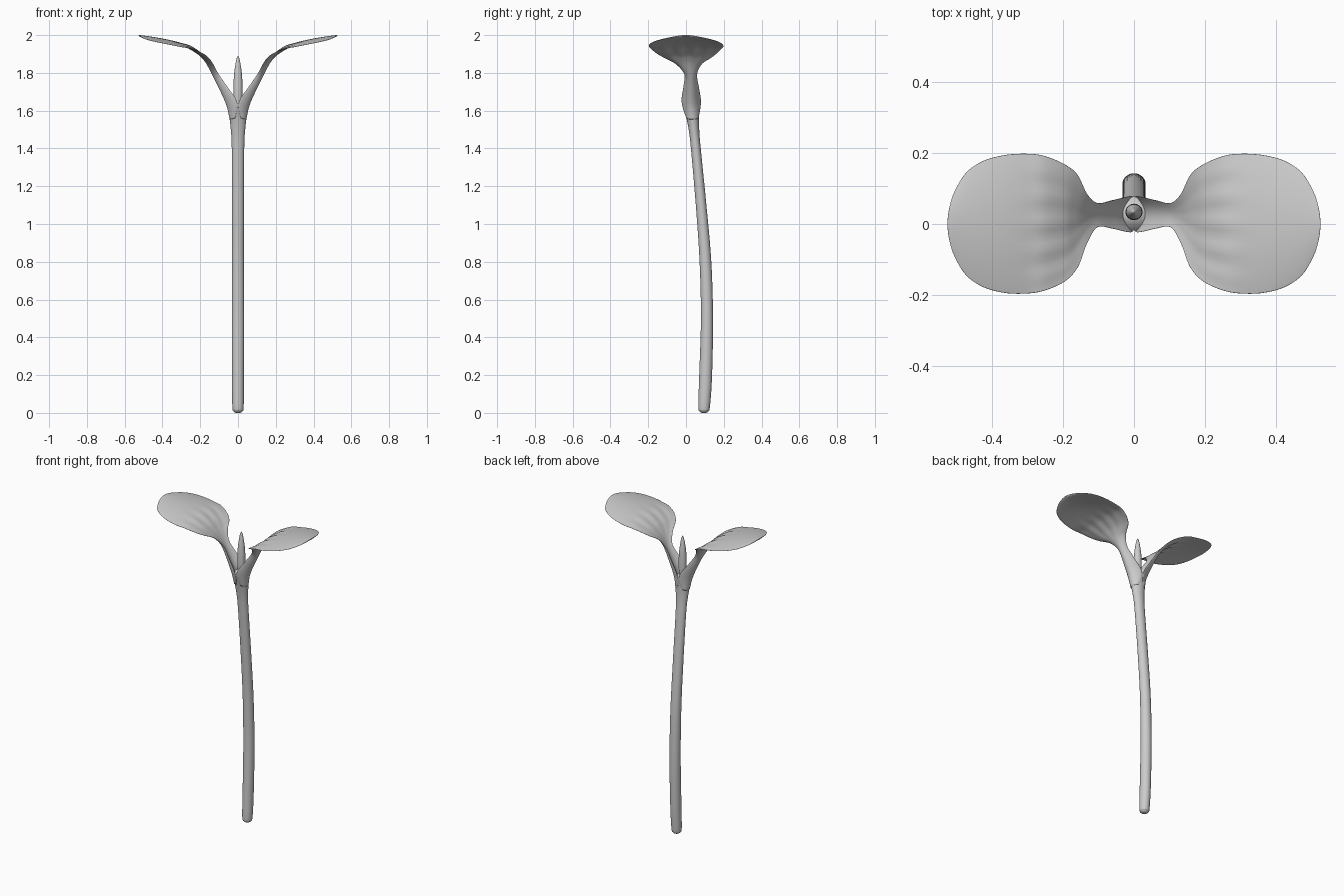
import bpy, bmesh, math

if "Cube" in bpy.data.objects:
    bpy.data.objects.remove(bpy.data.objects["Cube"])


def smooth_rows(rows, n):
    """Catmull-Rom resampling of a table of station values."""
    out = []
    for i in range(len(rows) - 1):
        a, b, c, d = (rows[max(i - 1, 0)], rows[i], rows[i + 1],
                      rows[min(i + 2, len(rows) - 1)])
        for k in range(n):
            t = k / n
            out.append([0.5 * (2 * q + (r - p) * t + (2 * p - 5 * q + 4 * r - s) * t * t
                               + (3 * q - p - 3 * r + s) * t ** 3)
                        for p, q, r, s in zip(a, b, c, d)])
    return out + [list(rows[-1])]


def loft(name, rings):
    """Skin closed rings into a capped, smooth-shaded object."""
    bm = bmesh.new()
    vs = [[bm.verts.new(p) for p in ring] for ring in rings]
    n = len(rings[0])
    for r0, r1 in zip(vs, vs[1:]):
        for i in range(n):
            j = (i + 1) % n
            bm.faces.new((r0[i], r0[j], r1[j], r1[i]))
    bm.faces.new(vs[0][::-1])
    bm.faces.new(vs[-1])
    bmesh.ops.recalc_face_normals(bm, faces=bm.faces)
    me = bpy.data.meshes.new(name)
    bm.to_mesh(me)
    bm.free()
    for p in me.polygons:
        p.use_smooth = True
    ob = bpy.data.objects.new(name, me)
    bpy.context.collection.objects.link(ob)
    return ob


def ellipse_loft(name, rows, n=6, sides=32):
    """Rows are z, y centre, x radius, y radius."""
    angs = [2 * math.pi * i / sides for i in range(sides)]
    return loft(name, [[(rx * math.cos(a), y + ry * math.sin(a), z) for a in angs]
                       for z, y, rx, ry in smooth_rows(rows, n)])


# Stem: gently leaning, rounded foot, flaring into the fork
ellipse_loft("stem", [
    (0, .095, .012, .012), (.008, .095, .023, .023), (.035, .096, .030, .031),
    (.2, .104, .032, .034), (.5, .111, .033, .032), (.8, .103, .032, .031),
    (1.1, .080, .032, .028), (1.4, .052, .033, .026), (1.5, .042, .038, .028),
    (1.58, .034, .048, .036), (1.62, .030, .055, .045), (1.64, .029, .052, .048)])

# Bud standing in the fork
ellipse_loft("bud", [
    (1.60, .033, .015, .015), (1.66, .034, .022, .022), (1.72, .034, .024, .023),
    (1.79, .034, .021, .020), (1.85, .034, .013, .012), (1.88, .034, .006, .006),
    (1.89, .034, .001, .001)])

# Seed leaf with grooved stalk: x, z, y centre, half width, thickness, edge lift
stations = smooth_rows([
    (.015, 1.56, .034, .032, .030, .0),
    (.034, 1.635, .028, .051, .028, .030),
    (.073, 1.715, .027, .041, .024, .020),
    (.113, 1.787, .025, .034, .020, .012),
    (.145, 1.840, .015, .070, .016, .015),
    (.170, 1.874, .008, .130, .013, .015),
    (.200, 1.905, .003, .166, .012, .005),
    (.250, 1.938, .002, .190, .011, -.008),
    (.300, 1.956, .001, .197, .010, -.018),
    (.360, 1.972, 0, .194, .010, -.022),
    (.420, 1.984, 0, .178, .010, -.022),
    (.470, 1.992, 0, .145, .010, -.018),
    (.505, 1.997, 0, .090, .009, -.010),
    (.520, 1.999, 0, .045, .007, -.003),
    (.525, 2.0, 0, .012, .004, 0)], 6)

SEG = 32
rings = []
for i, (x, z, yc, w, t, lift) in enumerate(stations):
    a, b = stations[max(i - 1, 0)], stations[min(i + 1, len(stations) - 1)]
    ang = math.atan2(b[1] - a[1], b[0] - a[0])
    nx, nz = -math.sin(ang), math.cos(ang)
    # faint radiating folds near the blade's base
    fold = .003 * math.exp(-((x - .24) / .06) ** 2)
    ring = []
    for k in range(2 * SEG):
        phi = math.pi * k / SEG
        v = math.cos(phi)
        off = lift * v * v + fold * math.cos(5 * math.pi * v) * (1 - v * v)
        off += t * (.15 * math.sin(phi) if k <= SEG else math.sin(phi))
        ring.append((x + nx * off, yc + w * v, z + nz * off))
    rings.append(ring)

loft("leaf_right", rings)
loft("leaf_left", [[(-x, y, z) for x, y, z in r] for r in rings])
